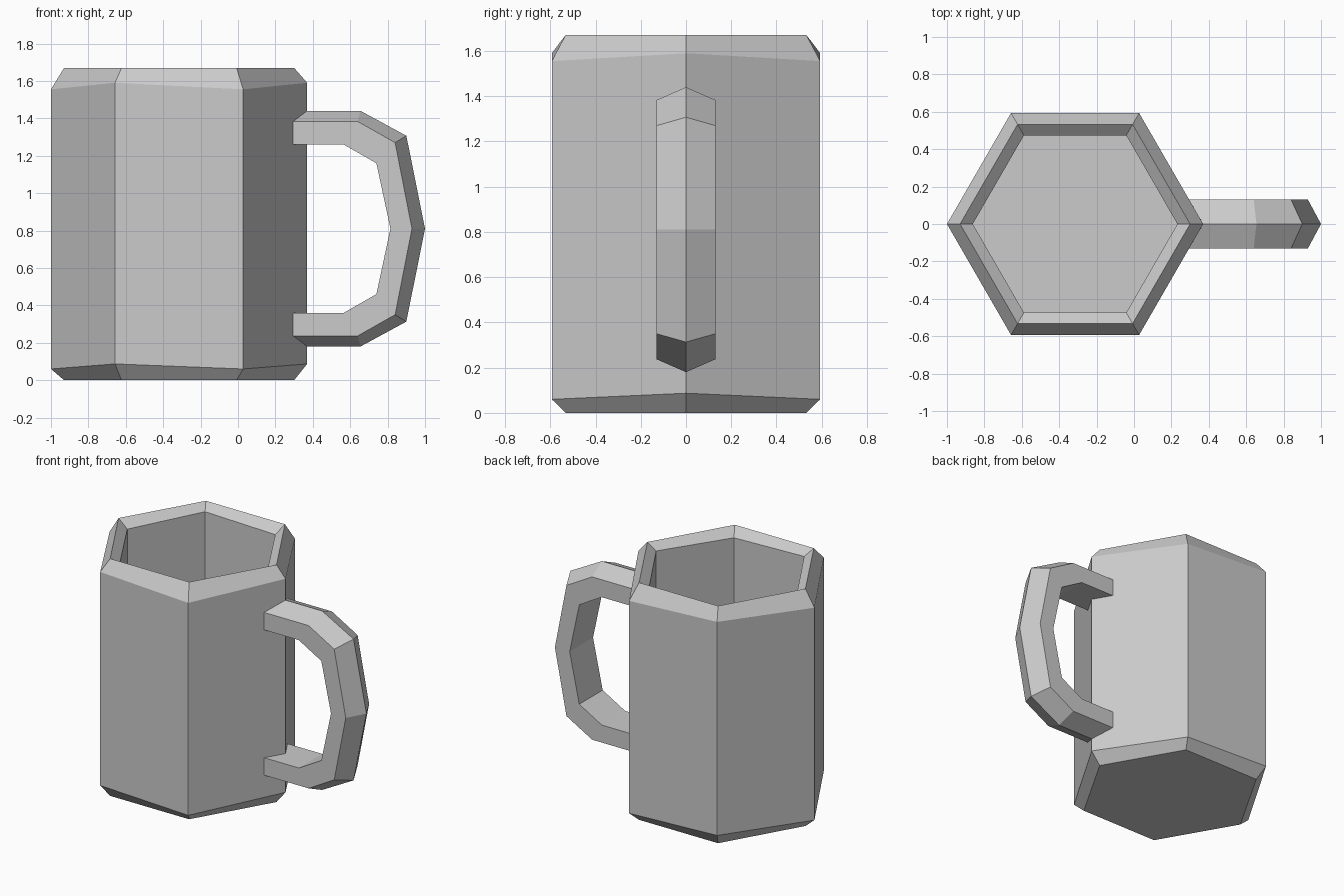
import bpy, bmesh
from math import cos, sin, pi

if "Cube" in bpy.data.objects:
    bpy.data.objects.remove(bpy.data.objects["Cube"])

CX = -0.315  # centre of the cup body


def loft(name, loops, closed, cap_start=False, cap_end=False):
    """Bridge successive loops of points into a flat-shaded mesh."""
    bm = bmesh.new()
    rings = [[bm.verts.new(p) for p in loop] for loop in loops]
    n = len(rings[0])
    for a, b in zip(rings, rings[1:]):
        for i in range(n if closed else n - 1):
            j = (i + 1) % n
            bm.faces.new((a[i], a[j], b[j], b[i]))
    if cap_start:
        bm.faces.new(rings[0][::-1])
    if cap_end:
        bm.faces.new(rings[-1])
    bmesh.ops.recalc_face_normals(bm, faces=bm.faces)
    mesh = bpy.data.meshes.new(name)
    bm.to_mesh(mesh)
    bm.free()
    obj = bpy.data.objects.new(name, mesh)
    bpy.context.collection.objects.link(obj)
    return obj


def hexagon(r, z_even, z_odd):
    return [(CX + r * cos(i * pi / 3), r * sin(i * pi / 3), z_odd if i % 2 else z_even)
            for i in range(6)]


# Cup body: base, slightly uneven chamfers, sharp rim, hollow inside
loft("cup_body", [
    hexagon(0.615, 0, 0),
    hexagon(0.685, 0.087, 0.06),
    hexagon(0.685, 1.59, 1.555),
    hexagon(0.615, 1.67, 1.67),
    hexagon(0.547, 1.625, 1.61),
    hexagon(0.547, 0.12, 0.12),
], True, True, True)

# Handle: five-sided section (outer ridge, side edges, flat inside), upper half mirrored
MID_Z, HALF_W = 0.81, 0.13
ridge = [(0.37, 1.44), (0.655, 1.44), (0.90, 1.307), (1.0, MID_Z)]
edge = [(0.295, 1.383), (0.64, 1.383), (0.84, 1.27), (0.93, MID_Z)]
inner = [(0.295, 1.26), (0.565, 1.26), (0.74, 1.16), (0.815, MID_Z)]


def mirrored(path):
    return path + [(x, 2 * MID_Z - z) for x, z in path[-2::-1]]


sections = []
for r, e, i in zip(mirrored(ridge), mirrored(edge), mirrored(inner)):
    sections.append([(r[0], 0, r[1]),
                     (e[0], HALF_W, e[1]), (i[0], HALF_W, i[1]),
                     (i[0], -HALF_W, i[1]), (e[0], -HALF_W, e[1])])
loft("handle", sections, True, True, True)
